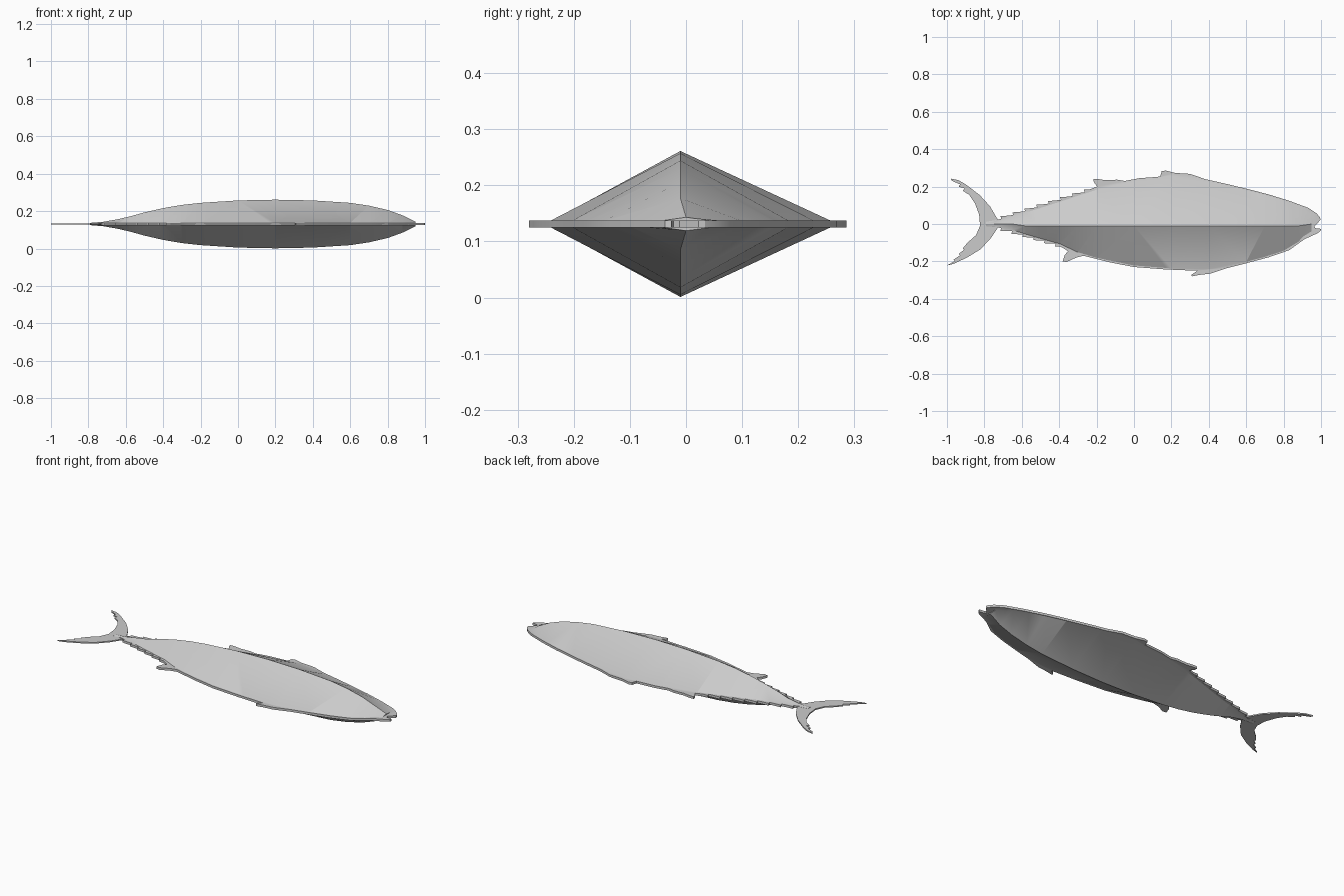
import bpy, bmesh

if "Cube" in bpy.data.objects:
    bpy.data.objects.remove(bpy.data.objects["Cube"])

ZC = 0.131  # height of the flat mid-plane


def make_object(name, bm):
    bmesh.ops.recalc_face_normals(bm, faces=bm.faces)
    me = bpy.data.meshes.new(name)
    bm.to_mesh(me)
    bm.free()
    ob = bpy.data.objects.new(name, me)
    bpy.context.collection.objects.link(ob)
    return ob


def plate(name, outline, half):
    """Flat outline given a thickness around the mid-plane."""
    bm = bmesh.new()
    face = bm.faces.new([bm.verts.new((x, y, ZC - half)) for x, y in outline])
    ext = bmesh.ops.extrude_face_region(bm, geom=[face])
    top = [v for v in ext["geom"] if isinstance(v, bmesh.types.BMVert)]
    bmesh.ops.translate(bm, verts=top, vec=(0, 0, 2 * half))
    bmesh.ops.triangulate(bm, faces=[f for f in bm.faces if len(f.verts) > 4])
    return make_object(name, bm)


def finlets(x0, y0, x1, y1, n, size):
    """Row of small back-swept teeth from tail to body."""
    pts = []
    for i in range(n):
        t = i / n
        x, y = x0 + (x1 - x0) * t, y0 + (y1 - y0) * t
        dx = (x1 - x0) / n
        pts += [(x, y), (x - 0.004, y + size), (x + dx * 0.45, y + size * 1.15)]
    return pts


# Back edge: from tail root to snout
upper = [(-.197, .2), (-.215, .225), (-.216, .24), (-.19, .24), (-.15, .234),
         (-.09, .237), (-.05, .23), (.03, .245), (.14, .253), (.148, .282),
         (.17, .286), (.22, .273), (.3, .268), (.38, .24), (.5, .213),
         (.62, .184), (.72, .158), (.83, .124), (.93, .087), (.975, .058)]
# Mouth notch
mouth = [(.995, .034), (.997, .022), (.965, -.012), (.968, -.022),
         (1., -.026), (.998, -.037), (.98, -.05)]
# Belly edge: from jaw back to the anal fin
lower = [(.91, -.082), (.83, -.14), (.72, -.178), (.6, -.21), (.5, -.235),
         (.41, -.265), (.35, -.272), (.31, -.28), (.306, -.272), (.338, -.25),
         (.17, -.243), (0, -.23), (-.13, -.205), (-.27, -.17), (-.31, -.18),
         (-.36, -.203), (-.382, -.2), (-.37, -.165), (-.352, -.145)]
top_teeth = finlets(-.71, .028, -.2, .19, 8, .014)
low_teeth = finlets(-.71, -.022, -.36, -.122, 6, -.014)[::-1]
root = [(-.74, -.015), (-.77, 0), (-.74, .018)]
rim = plate("edge_and_fins", root + top_teeth + upper + mouth + lower + low_teeth, .0065)

# Body: diamond sections  (x, belly y, back y, half height)
stations = [(-.79, -.012, .012, .006), (-.72, -.018, .024, .012),
            (-.65, -.035, .045, .024), (-.58, -.057, .067, .04),
            (-.5, -.08, .09, .062), (-.4, -.108, .122, .085),
            (-.3, -.155, .155, .102), (-.2, -.185, .187, .113),
            (0, -.226, .236, .126), (.2, -.242, .262, .130),
            (.4, -.245, .232, .126), (.6, -.206, .186, .113),
            (.7, -.18, .161, .098), (.8, -.148, .132, .075),
            (.88, -.1, .1, .046), (.95, -.056, .06, .012)]
bm = bmesh.new()
rings = []
for x, lo, hi, h in stations:
    e = .004
    mid = -.01 if -.6 < x < .9 else 0
    sec = [(lo, e), (mid, h), (hi, e), (hi, -e), (mid, -h), (lo, -e)]
    rings.append([bm.verts.new((x, y, ZC + z)) for y, z in sec])
for a, b in zip(rings, rings[1:]):
    for i in range(6):
        j = (i + 1) % 6
        bm.faces.new((a[i], a[j], b[j], b[i]))
bm.faces.new(rings[0])
bm.faces.new(rings[-1])
body = make_object("body", bm)

# Tail: swept crescent, ragged on its rear edge
tail_outline = [(-.715, .0), (-.735, .035), (-.77, .095), (-.825, .155),
                (-.9, .212), (-.94, .235), (-.98, .243), (-.972, .23),
                (-.93, .212), (-.938, .2), (-.905, .19), (-.915, .178),
                (-.88, .155), (-.85, .11), (-.828, .05), (-.823, -.01),
                (-.845, -.06), (-.89, -.1), (-.915, -.13), (-.908, -.138),
                (-.938, -.16), (-.93, -.168), (-.965, -.19), (-.96, -.198),
                (-1, -.222), (-.965, -.213), (-.89, -.178), (-.82, -.135),
                (-.765, -.075), (-.735, -.03)]
tail = plate("tail_fin", tail_outline, .0035)

# Fuse the parts into one skin
bpy.context.view_layer.objects.active = body
for part in (rim, tail):
    mod = body.modifiers.new("fuse", "BOOLEAN")
    mod.operation = "UNION"
    mod.solver = "EXACT"
    mod.object = part
    bpy.ops.object.modifier_apply(modifier=mod.name)
    bpy.data.objects.remove(part)
body.name = "fish_body"
bpy.ops.object.select_all(action="DESELECT")
body.select_set(True)
bpy.ops.object.shade_smooth_by_angle(angle=0.5)
